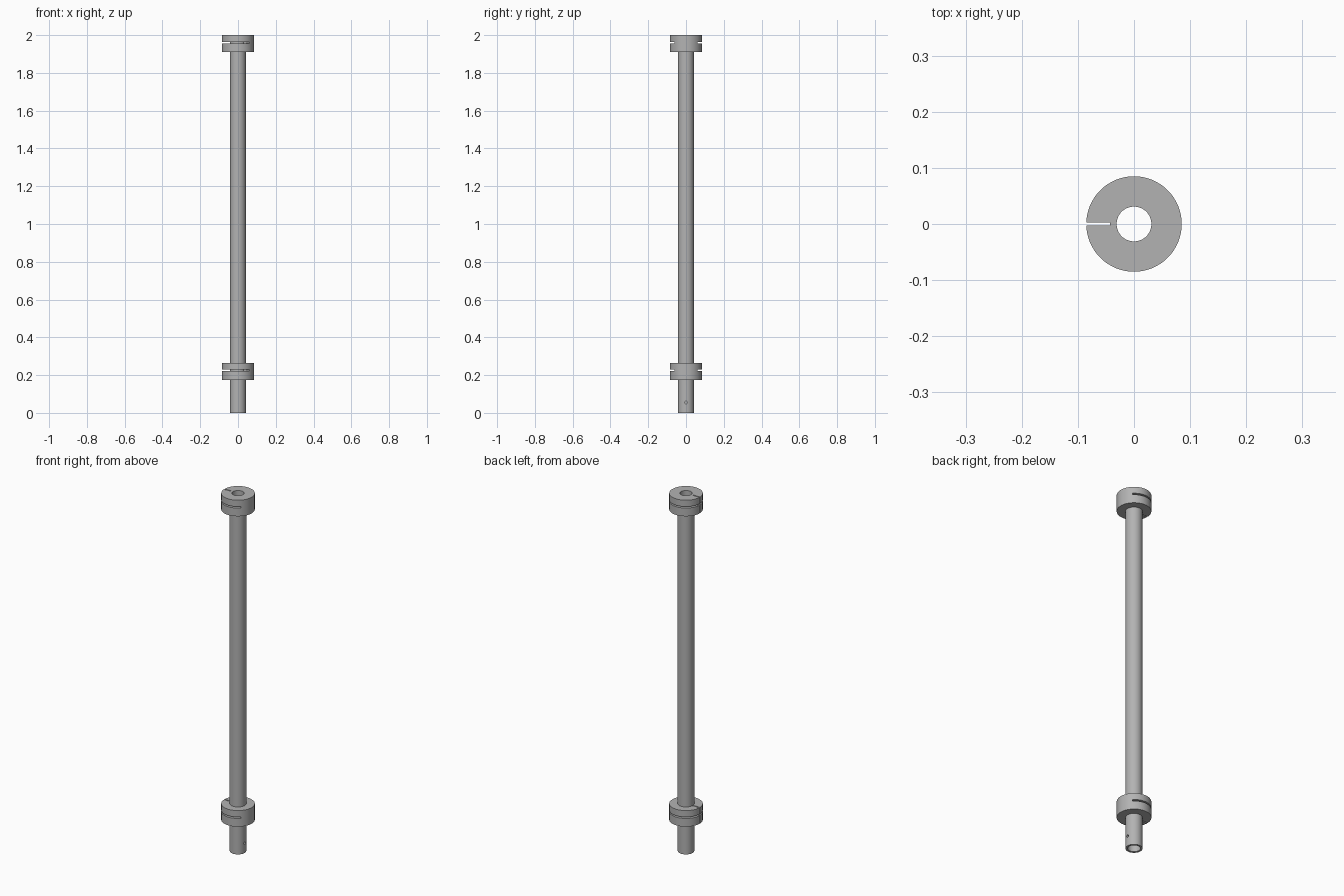
import bpy, bmesh
from math import pi, radians
from mathutils import Matrix, Vector

cube = bpy.data.objects.get("Cube")
if cube:
    bpy.data.objects.remove(cube)

BORE, TUBE, COLLAR = 0.031, 0.042, 0.085
COLLARS = ((0.175, 0.265), (1.91, 2.0))      # bottom and top of each collar

grey = bpy.data.materials.new("plain grey")
grey.use_nodes = True
grey.diffuse_color = (0.45, 0.45, 0.45, 1)
grey.node_tree.nodes["Principled BSDF"].inputs["Base Color"].default_value = (0.45, 0.45, 0.45, 1)


def finish(name, bm):
    bmesh.ops.recalc_face_normals(bm, faces=bm.faces)
    mesh = bpy.data.meshes.new(name)
    bm.to_mesh(mesh)
    bm.free()
    mesh.materials.append(grey)
    obj = bpy.data.objects.new(name, mesh)
    bpy.context.collection.objects.link(obj)
    return obj


def lathe(name, profile, start=0, sweep=360, steps=96):
    """Turn a closed (radius, height) outline about the z axis."""
    bm = bmesh.new()
    full = sweep == 360
    turn = Matrix.Rotation(radians(start), 3, "Z")
    verts = [bm.verts.new(turn @ Vector((r, 0, z))) for r, z in profile]
    outline = bm.faces.new(verts)
    bmesh.ops.spin(bm, geom=[outline, *outline.edges, *verts], axis=(0, 0, 1), cent=(0, 0, 0),
                   angle=radians(sweep), steps=steps, use_merge=full)
    if full:
        bmesh.ops.remove_doubles(bm, verts=bm.verts, dist=0.0001)
        inner = [f for f in bm.faces if len(f.verts) == len(profile) and len(profile) > 4]
        bmesh.ops.delete(bm, geom=inner, context="FACES_ONLY")
    return finish(name, bm)


def box(name, low, high):
    bm = bmesh.new()
    low, high = Vector(low), Vector(high)
    bmesh.ops.create_cube(bm, size=1, matrix=Matrix.Translation((low + high) / 2)
                          @ Matrix.Diagonal((*(high - low), 1)))
    return finish(name, bm)


# Tube and both collars as one turned body
outer = [(TUBE, 0)]
for low, high in COLLARS:
    outer += [(TUBE, low), (COLLAR, low), (COLLAR, high), (TUBE, high)]
outer[-1] = (BORE, COLLARS[-1][1])
body = lathe("collared_tube", outer + [(BORE, 0)])

cutters = []
for low, high in COLLARS:
    # Slit around three quarters of the collar
    z = low + 0.05
    cutters.append(lathe("ring_slit_cutter", [(TUBE + 0.001, z - 0.004), (0.1, z - 0.004),
                                             (0.1, z + 0.004), (TUBE + 0.001, z + 0.004)], 45, 270, 72))
    # Upright slit on the right-hand side
    cutters.append(box("upright_slit_cutter", (-0.1, -0.003, low - 0.01), (-TUBE - 0.001, 0.003, high + 0.01)))

# Small pin hole through one wall near the foot
bm = bmesh.new()
bmesh.ops.create_cone(bm, cap_ends=True, segments=16, radius1=0.007, radius2=0.007, depth=0.04,
                      matrix=Matrix.Translation((0.038, 0, 0.055)) @ Matrix.Rotation(pi / 2, 4, "Y"))
cutters.append(finish("pin_hole_cutter", bm))

for cutter in cutters:
    cutter.hide_render = True
    cut = body.modifiers.new("cut", "BOOLEAN")
    cut.operation, cut.solver, cut.object = "DIFFERENCE", "EXACT", cutter

# Apply the cuts and drop the cutters
bpy.context.view_layer.update()
result = bpy.data.meshes.new_from_object(body.evaluated_get(bpy.context.evaluated_depsgraph_get()))
body.modifiers.clear()
body.data = result
for cutter in cutters:
    bpy.data.objects.remove(cutter)

bpy.ops.object.select_all(action="DESELECT")
body.select_set(True)
bpy.context.view_layer.objects.active = body
bpy.ops.object.shade_smooth_by_angle(angle=radians(30))
